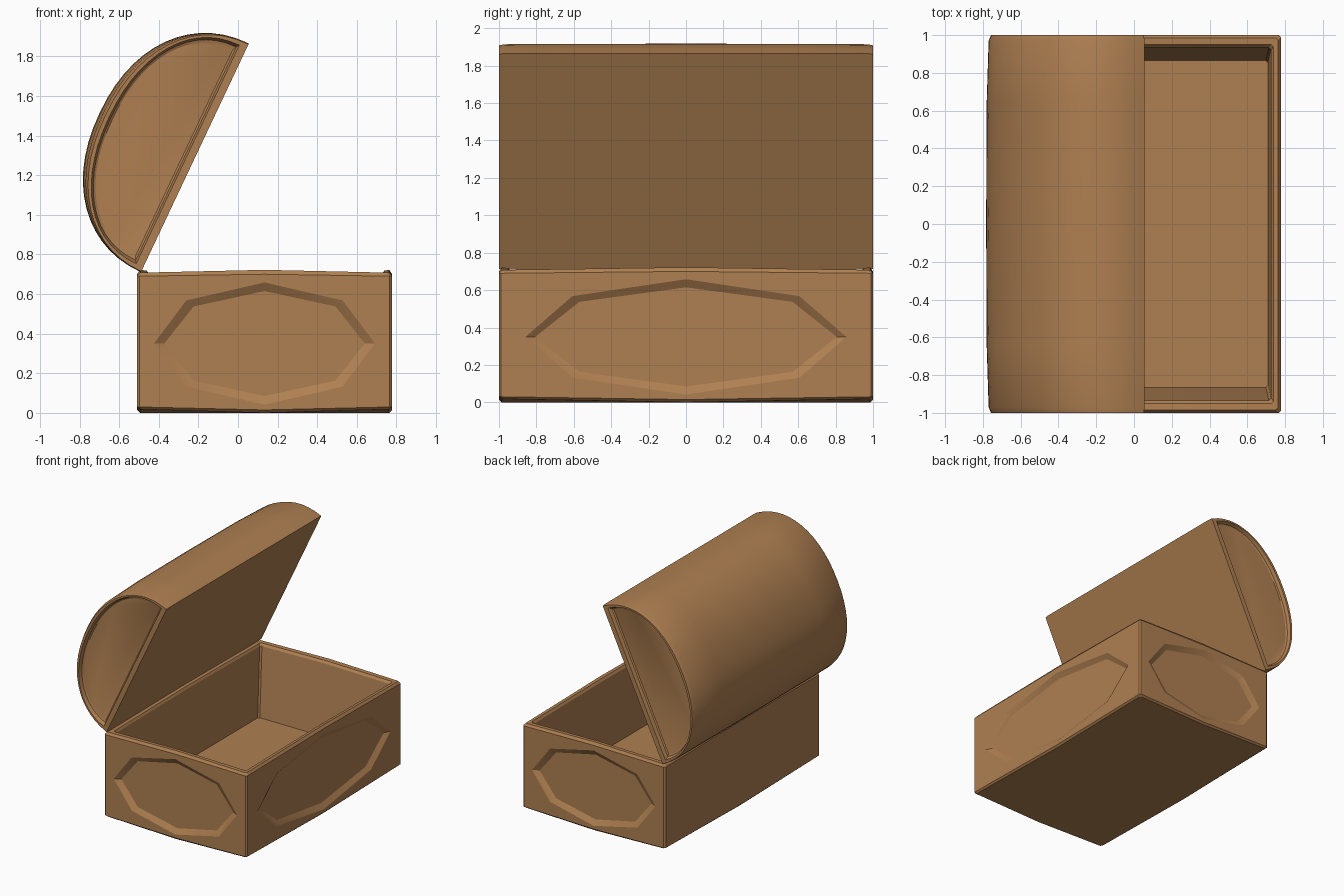
import bpy, bmesh, math

if "Cube" in bpy.data.objects:
    bpy.data.objects.remove(bpy.data.objects["Cube"])

wood = bpy.data.materials.new("warm brown wood")
wood.diffuse_color = (0.43, 0.215, 0.083, 1)
wood.use_nodes = True
wood.node_tree.nodes["Principled BSDF"].inputs["Base Color"].default_value = wood.diffuse_color


def loft(name, rings):
    """Closed solid skinned through equal-length rings, capped at both ends."""
    bm = bmesh.new()
    loops = [[bm.verts.new(p) for p in r] for r in rings]
    n = len(loops[0])
    for a, b in zip(loops, loops[1:]):
        for i in range(n):
            j = (i + 1) % n
            bm.faces.new((a[i], a[j], b[j], b[i]))
    bm.faces.new(loops[0])
    bm.faces.new(loops[-1])
    bmesh.ops.recalc_face_normals(bm, faces=bm.faces)
    me = bpy.data.meshes.new(name)
    bm.to_mesh(me)
    bm.free()
    me.materials.append(wood)
    ob = bpy.data.objects.new(name, me)
    bpy.context.collection.objects.link(ob)
    return ob


def activate(ob):
    bpy.ops.object.select_all(action='DESELECT')
    ob.select_set(True)
    bpy.context.view_layer.objects.active = ob


# --- chest body: open box with softened corners and a slightly bowed rim/base
def box_ring(x0, x1, y, z_corner, z_mid, c=0.012):
    xm = (x0 + x1) / 2
    return [(x0 + c, -y, z_corner), (xm, -y, z_mid), (x1 - c, -y, z_corner),
            (x1, -y + c, z_corner), (x1, 0, z_mid), (x1, y - c, z_corner),
            (x1 - c, y, z_corner), (xm, y, z_mid), (x0 + c, y, z_corner),
            (x0, y - c, z_corner), (x0, 0, z_mid), (x0, -y + c, z_corner)]


X0, X1 = -0.51, 0.778
body = loft("chest_body", [
    box_ring(X0 + 0.015, X1 - 0.015, 0.985, 0.018, 0.0),
    box_ring(X0, X1, 1.0, 0.03, 0.015),
    box_ring(X0, X1, 1.0, 0.69, 0.70),
    box_ring(X0 + 0.015, X1 - 0.015, 0.985, 0.708, 0.722),
    box_ring(X0 + 0.05, X1 - 0.04, 0.95, 0.708, 0.718),
    box_ring(X0 + 0.06, X1 - 0.052, 0.935, 0.69, 0.70),
    box_ring(X0 + 0.09, X1 - 0.068, 0.865, 0.14, 0.14),
])


# --- recessed octagonal panels on both ends and the long side
def carve_panel(place, half_w):
    rings = []
    for d, inset in ((0.05, 0), (0.001, 0), (-0.025, 0.045)):
        rings.append([place((half_w - inset * 1.2) * math.cos(k * math.pi / 4),
                            0.35 + (0.31 - inset) * math.sin(k * math.pi / 4), d)
                      for k in range(8)])
    cutter = loft("panel_cutter", rings)
    cutter.hide_render = True
    mod = body.modifiers.new("panel", 'BOOLEAN')
    mod.operation, mod.solver, mod.object = 'DIFFERENCE', 'EXACT', cutter
    activate(body)
    bpy.ops.object.modifier_apply(modifier=mod.name)
    bpy.data.objects.remove(cutter, do_unlink=True)


XM = (X0 + X1) / 2
carve_panel(lambda u, v, d: (XM + u, -1 - d, v), 0.56)
carve_panel(lambda u, v, d: (XM + u, 1 + d, v), 0.56)
carve_panel(lambda u, v, d: (X1 + d, u, v), 0.86)

# --- lid: domed half-barrel tilted open on its hinge edge, recessed ends
HINGE, TIP = (-0.49, 0.71), (0.055, 1.865)
L = math.dist(HINGE, TIP)
dx, dz = (TIP[0] - HINGE[0]) / L, (TIP[1] - HINGE[1]) / L
MX, MZ = (HINGE[0] + TIP[0]) / 2, (HINGE[1] + TIP[1]) / 2
SEG = 28


def lid_ring(y, half, height, base=0.0):
    ring = []
    for k in range(SEG + 1):
        a = math.pi * k / SEG
        ca, sa = math.cos(a), math.sin(a)
        s = half * math.copysign(abs(ca) ** 0.92, ca)
        h = base + height * max(sa, 0) ** 0.92
        ring.append((MX + s * dx - h * dz, y, MZ + s * dz + h * dx))
    return ring


H = L / 2
end = [(0.965, 0.575, 0.40, 0.06), (0.972, 0.595, 0.42, 0.05),
       (1.0, 0.61, 0.44, 0.04), (1.0, H - 0.004, 0.50, 0),
       (0.97, H, 0.515, 0), (0.65, H, 0.528, 0)]
lid = loft("chest_lid",
           [lid_ring(-y, a, b, c) for y, a, b, c in end]
           + [lid_ring(0, H, 0.532)]
           + [lid_ring(y, a, b, c) for y, a, b, c in reversed(end)])

# --- smooth dome, crisp edges elsewhere
for ob in (body, lid):
    activate(ob)
    bpy.ops.object.shade_smooth_by_angle(angle=math.radians(25))
